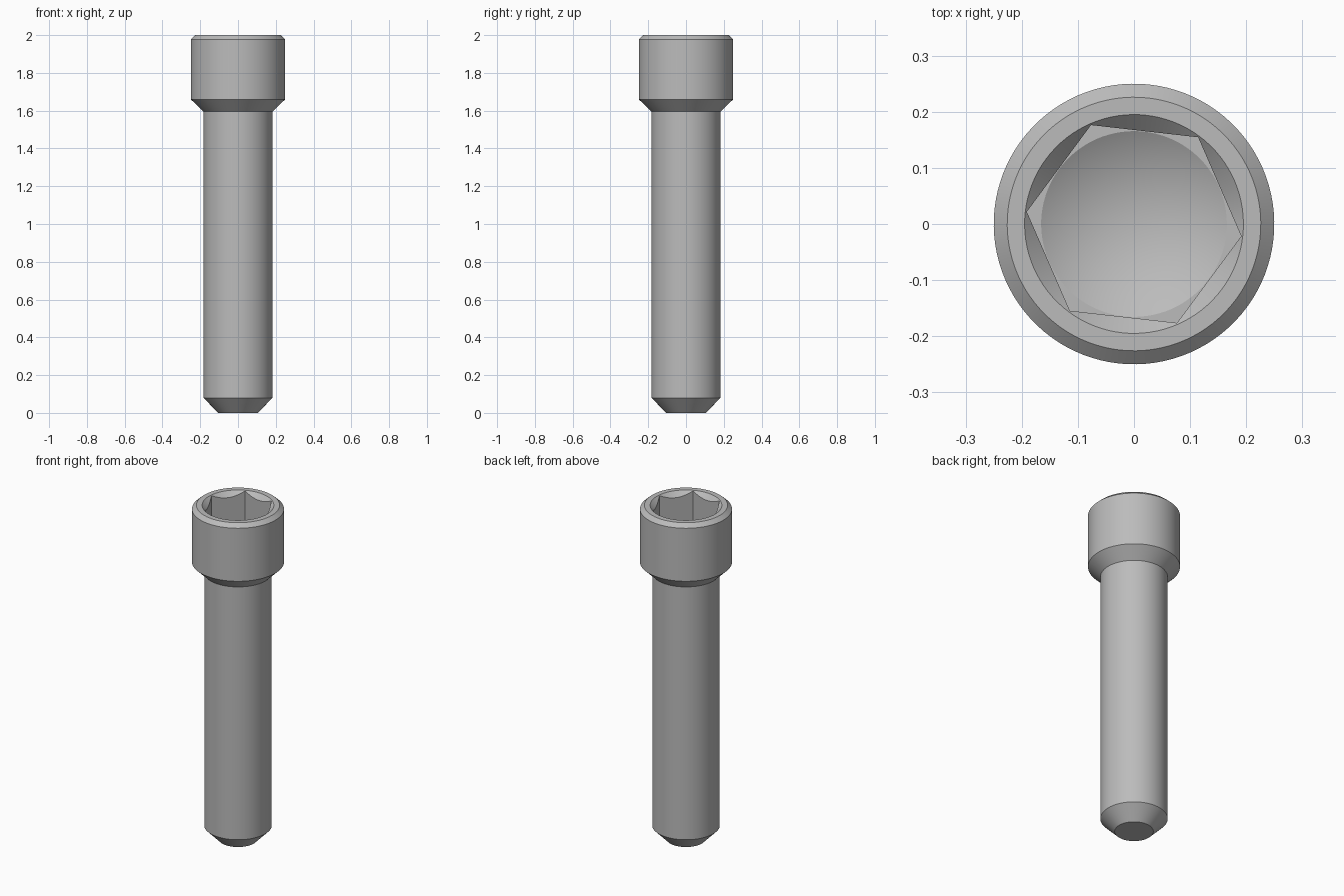
import bpy, bmesh, math

cube = bpy.data.objects.get("Cube")
if cube:
    bpy.data.objects.remove(cube)

SEGMENTS = 96            # divisible by six so hexagon corners land on vertices
HEX_TURN = math.radians(-6.5)
HEX_FLAT = 0.1665        # centre to flat of the hexagon socket
RIM = 0.195              # countersink radius at the top face
TOP, FLOOR = 2.0, 1.8

steel = bpy.data.materials.new("steel grey")
steel.use_nodes = True
colour = (0.5, 0.5, 0.5, 1)
steel.diffuse_color = colour
steel.node_tree.nodes["Principled BSDF"].inputs["Base Color"].default_value = colour


def circle(radius, z):
    return lambda a: (radius, z)


def hex_radius(a):
    sector = math.pi / 3
    return HEX_FLAT / math.cos(a % sector - sector / 2)


def hex_countersink(a):
    """Where the conical countersink meets the hexagon walls."""
    r = hex_radius(a)
    return r, TOP - (RIM - r)


def hex_floor(a):
    return hex_radius(a), FLOOR


# Rings from the tip, up the outside, over the rim and down into the socket
rings = [
    circle(0.105, 0), circle(0.183, 0.08),          # tapered tip
    circle(0.183, 1.595), circle(0.25, 1.66),       # shank, head underside
    circle(0.25, 1.978), circle(0.226, TOP),        # head side, top chamfer
    circle(RIM, TOP), hex_countersink,              # rim, countersink
    hex_floor, circle(HEX_FLAT - 0.001, FLOOR),     # socket walls, floor ledge
]

bm = bmesh.new()
loops = []
for ring in rings:
    loop = []
    for i in range(SEGMENTS):
        a = math.tau * i / SEGMENTS
        r, z = ring(a)
        t = a + HEX_TURN
        loop.append(bm.verts.new((r * math.cos(t), r * math.sin(t), z)))
    loops.append(loop)

for low, high in zip(loops, loops[1:]):
    for i in range(SEGMENTS):
        j = (i + 1) % SEGMENTS
        bm.faces.new((low[i], low[j], high[j], high[i]))

# Flat tip end and drilled cone at the socket bottom
bm.faces.new(loops[0][::-1])
apex = bm.verts.new((0, 0, FLOOR - 0.097))
for i in range(SEGMENTS):
    bm.faces.new((loops[-1][i], loops[-1][(i + 1) % SEGMENTS], apex))

mesh = bpy.data.meshes.new("socket_bolt")
bm.to_mesh(mesh)
bm.free()
mesh.materials.append(steel)
bolt = bpy.data.objects.new("socket_bolt", mesh)
bpy.context.collection.objects.link(bolt)

bpy.ops.object.select_all(action="DESELECT")
bolt.select_set(True)
bpy.context.view_layer.objects.active = bolt
bpy.ops.object.shade_smooth_by_angle(angle=math.radians(25))
